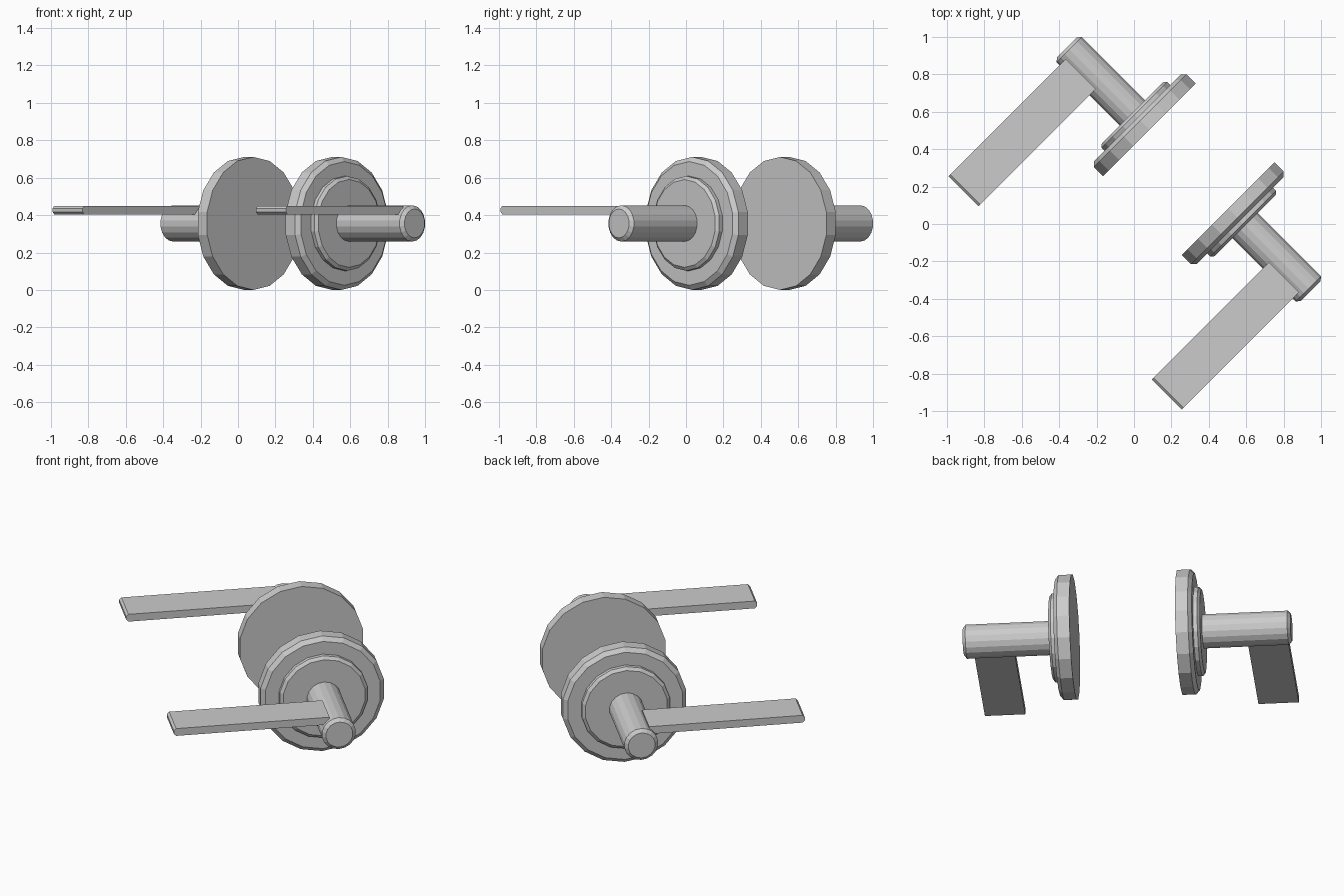
import bpy, bmesh
from math import sin, cos, pi, sqrt

if "Cube" in bpy.data.objects:
    bpy.data.objects.remove(bpy.data.objects["Cube"])

SIDES = 18
W0, Z0 = 0.414, 0.3555   # spindle axis position


def place(u, w, z):
    # u runs along the spindle, w along the lever direction (45 degrees to x/y)
    return ((u + w) / sqrt(2), (w - u) / sqrt(2), z)


def finish(name, bm):
    bmesh.ops.recalc_face_normals(bm, faces=bm.faces)
    me = bpy.data.meshes.new(name)
    bm.to_mesh(me)
    bm.free()
    ob = bpy.data.objects.new(name, me)
    bpy.context.collection.objects.link(ob)


def turned(name, side, profile):
    # capped lathe from (u, radius) points
    bm = bmesh.new()
    rings = []
    for u, r in profile:
        rings.append([bm.verts.new(place(side * u,
                                         W0 + r * sin(2 * pi * i / SIDES),
                                         Z0 + r * cos(2 * pi * i / SIDES)))
                      for i in range(SIDES)])
    for a, b in zip(rings, rings[1:]):
        for i in range(SIDES):
            j = (i + 1) % SIDES
            bm.faces.new((a[i], a[j], b[j], b[i]))
    bm.faces.new(rings[0])
    bm.faces.new(rings[-1])
    finish(name, bm)


def lever(name, side):
    # side outline in (w, z), extruded across the lever width
    outline = [(0.365, 0.404), (0.365, 0.449), (-0.507, 0.449),
               (-0.52, 0.436), (-0.52, 0.417), (-0.507, 0.404)]
    bm = bmesh.new()
    a, b = [[bm.verts.new(place(side * u, w, z)) for w, z in outline]
            for u in (0.655, 0.882)]
    bm.faces.new(a)
    bm.faces.new(b)
    for i in range(len(a)):
        j = (i + 1) % len(a)
        bm.faces.new((a[i], a[j], b[j], b[i]))
    finish(name, bm)


for label, side in (("front", 1), ("back", -1)):
    # wall plate with bevelled rim
    turned(label + "_rosette", side, [(0.297, 0.3555), (0.368, 0.3555), (0.389, 0.331)])
    # raised collar
    turned(label + "_collar", side, [(0.375, 0.253), (0.412, 0.253), (0.426, 0.235)])
    # spindle with bevelled end
    turned(label + "_spindle", side, [(0.41, 0.097), (0.904, 0.097), (0.921, 0.077)])
    # flat lever grip
    lever(label + "_lever", side)
